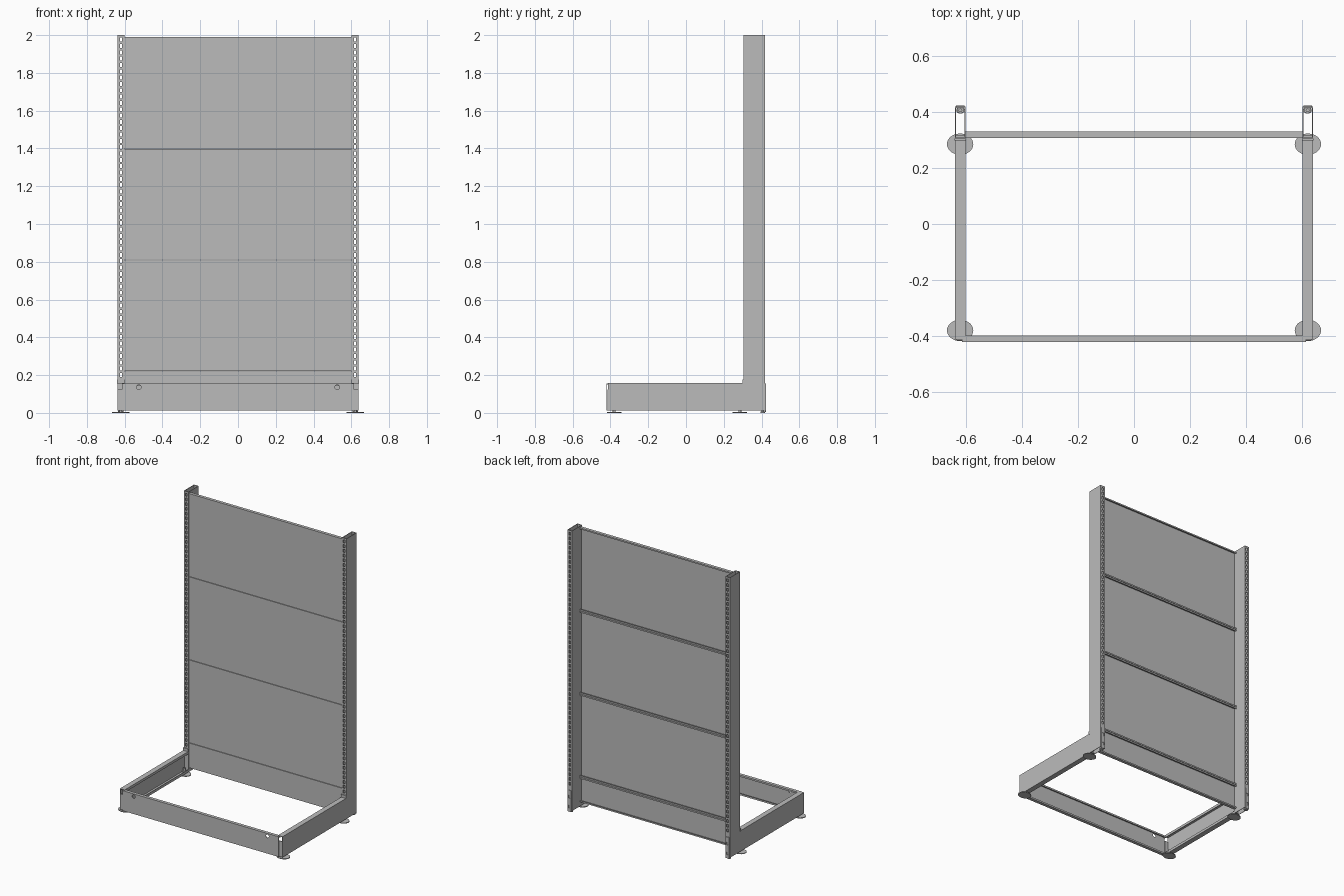
import bpy, bmesh, math
from mathutils import Matrix

old = bpy.data.objects.get("Cube")
if old:
    bpy.data.objects.remove(old, do_unlink=True)

GREY = (0.5, 0.5, 0.5, 1.0)
steel = bpy.data.materials.new("grey_steel")
steel.use_nodes = True
steel.diffuse_color = GREY
steel.node_tree.nodes["Principled BSDF"].inputs["Base Color"].default_value = GREY

SHEET = 0.004
SIDES = (("left", 1), ("right", -1))


def finish(name, bm):
    bmesh.ops.recalc_face_normals(bm, faces=bm.faces)
    mesh = bpy.data.meshes.new(name)
    bm.to_mesh(mesh)
    bm.free()
    mesh.materials.append(steel)
    obj = bpy.data.objects.new(name, mesh)
    bpy.context.collection.objects.link(obj)
    return obj


def folded_sheet(name, profile, levels, axis, side=1, closed=False, hole=None):
    """Run a bent sheet profile along an axis, leaving out the faces that are holes."""
    place = {"x": lambda a, b, t: (t, a, b),
             "y": lambda a, b, t: (a * side, t, b),
             "z": lambda a, b, t: (a * side, b, t)}[axis]
    bm = bmesh.new()
    rows = [[bm.verts.new(place(a, b, t)) for a, b in profile] for t in levels]
    count = len(profile)
    for j in range(len(levels) - 1):
        for i in range(count if closed else count - 1):
            if hole and hole(i, j):
                continue
            k = (i + 1) % count
            bm.faces.new((rows[j][i], rows[j][k], rows[j + 1][k], rows[j + 1][i]))
    obj = finish(name, bm)
    solid = obj.modifiers.new("Thickness", "SOLIDIFY")
    solid.thickness = SHEET
    solid.offset = 0
    solid.use_even_offset = True
    return obj


def box(name, x, y, z):
    bm = bmesh.new()
    bmesh.ops.create_cube(bm, size=1)
    for v in bm.verts:
        for axis, (low, high) in enumerate((x, y, z)):
            v.co[axis] = low if v.co[axis] < 0 else high
    return finish(name, bm)


def disc(bm, x, y, low, high, rx, ry, sides):
    matrix = Matrix.Translation((x, y, (low + high) / 2)) @ Matrix.Diagonal((rx, ry, high - low, 1))
    bmesh.ops.create_cone(bm, cap_ends=True, segments=sides, radius1=1, radius2=1,
                          depth=1, matrix=matrix)


# Height levels of the slot rows in the uprights
OUT, INN, FRONT, BACK = 0.637, 0.604, 0.307, 0.417
slot_levels = [0.012]
for row in range(54):
    start = 0.19 + row * 0.0335
    slot_levels += [start, start + 0.021]
slot_levels.append(2.0)

tube = [(OUT, FRONT), (0.626, FRONT), (0.613, FRONT), (INN, FRONT),
        (INN, BACK), (0.613, BACK), (0.626, BACK), (OUT, BACK)]
leg = [(INN, 0.030), (INN, 0.014), (OUT, 0.014),
       (OUT, 0.157), (INN, 0.157), (INN, 0.141)]

for label, s in SIDES:
    # Slotted upright tube and open base leg
    folded_sheet(label + "_upright", tube, slot_levels, "z", s, True,
                 lambda i, j: i in (1, 5) and j % 2 == 1)
    folded_sheet(label + "_base_leg", leg, [-0.412, 0.318], "y", s)

    # Collar where leg meets upright, and front end plate
    xs = sorted((0.600 * s, 0.641 * s))
    box(label + "_collar", xs, (0.298, 0.306), (0.155, 0.178))
    box(label + "_leg_end_plate", sorted((0.612 * s, 0.636 * s)),
        (-0.416, -0.411), (0.016, 0.125))

    # Rear bracket with two slots
    folded_sheet(label + "_rear_bracket",
                 [(x, 0.421) for x in (0.606, 0.614, 0.625, 0.635)],
                 [0.004, 0.03, 0.05, 0.10, 0.12, 0.155], "z", s, False,
                 lambda i, j: i == 1 and j in (1, 3))

    # Oval floor feet with threaded stem and hex nut
    for where, y in (("front", -0.38), ("rear", 0.285)):
        bm = bmesh.new()
        x = 0.621 * s
        disc(bm, x, y, 0.0, 0.005, 0.047, 0.038, 32)
        disc(bm, x, y, 0.005, 0.045, 0.008, 0.008, 16)
        disc(bm, x, y, 0.016, 0.026, 0.014, 0.014, 6)
        finish(label + "_" + where + "_foot", bm)

    # Small levelling screw under the upright
    bm = bmesh.new()
    disc(bm, 0.62 * s, 0.406, 0.0, 0.008, 0.015, 0.012, 20)
    disc(bm, 0.62 * s, 0.406, 0.008, 0.06, 0.007, 0.007, 12)
    disc(bm, 0.62 * s, 0.406, 0.03, 0.04, 0.014, 0.012, 6)
    finish(label + "_levelling_screw", bm)

# Back panels: shallow trays with folded edges
seams = [0.04, 0.219, 0.809, 1.399, 1.99]
for n, (low, high) in enumerate(zip(seams, seams[1:])):
    low, high = low + 0.004, high - 0.003
    tray = [(0.328, low + 0.008), (0.328, low), (0.310, low),
            (0.310, high), (0.328, high), (0.328, high - 0.008)]
    folded_sheet("back_panel_" + str(n + 1), tray, [-0.602, 0.602], "x")

# Front kick plate with two round holes
plate = [(-0.400, 0.024), (-0.400, 0.014), (-0.419, 0.014),
         (-0.419, 0.153), (-0.400, 0.153), (-0.400, 0.143)]
kick = folded_sheet("kick_plate", plate, [-0.614, 0.614], "x")
bm = bmesh.new()
for _, s in SIDES:
    matrix = Matrix.Translation((0.525 * s, -0.42, 0.136)) @ Matrix.Rotation(math.pi / 2, 4, "X")
    bmesh.ops.create_cone(bm, cap_ends=True, segments=24, radius1=0.012, radius2=0.012,
                          depth=0.03, matrix=matrix)
cutter = finish("hole_cutter", bm)
cutter.hide_render = True
cut = kick.modifiers.new("Holes", "BOOLEAN")
cut.operation = "DIFFERENCE"
cut.solver = "EXACT"
cut.object = cutter

# Bake the holes, then drop the cutter
bpy.context.view_layer.update()
baked = bpy.data.meshes.new_from_object(kick.evaluated_get(bpy.context.evaluated_depsgraph_get()))
kick.modifiers.clear()
kick.data = baked
bpy.data.objects.remove(cutter, do_unlink=True)
